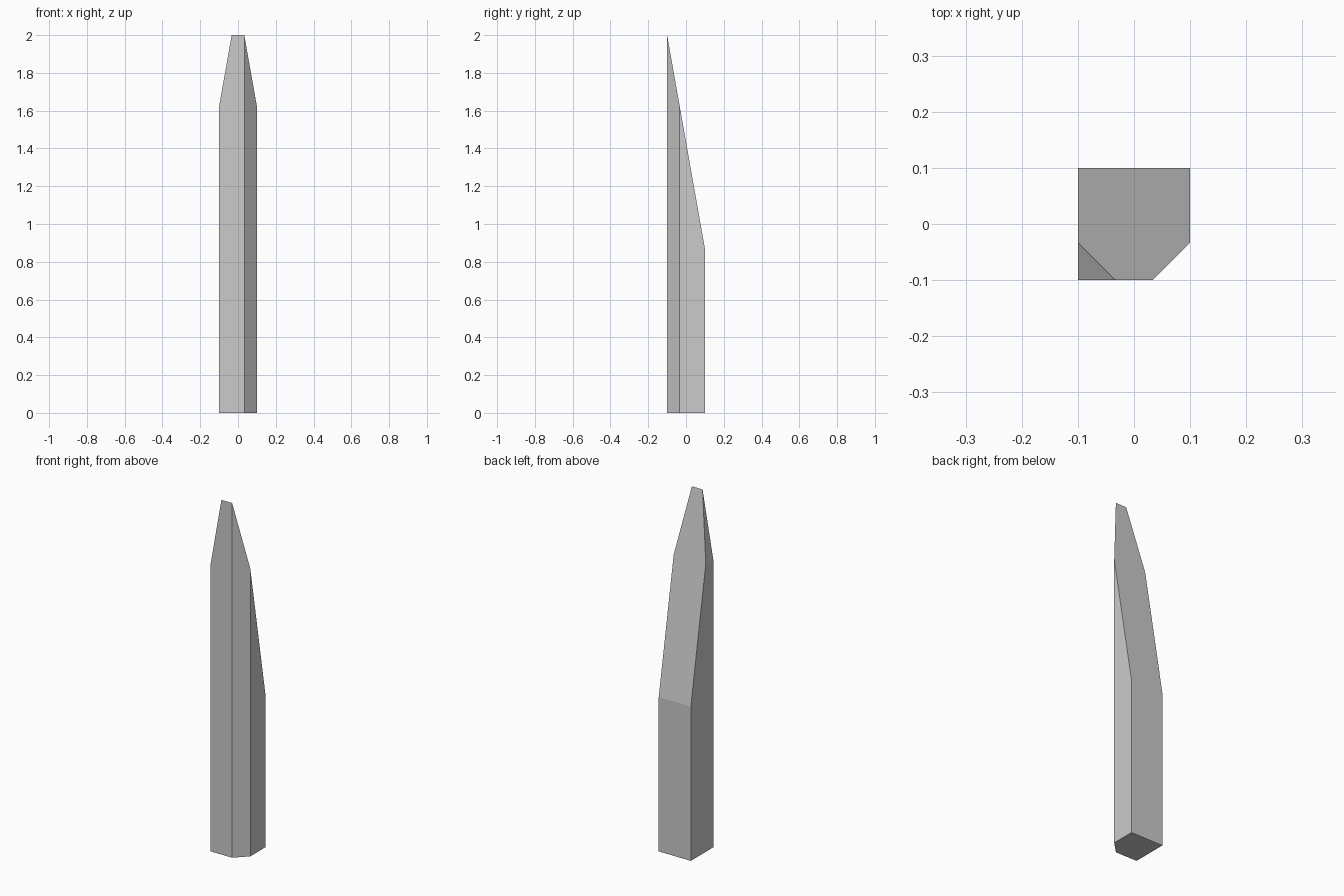
import bpy, bmesh
from mathutils import Vector

if "Cube" in bpy.data.objects:
    bpy.data.objects.remove(bpy.data.objects["Cube"])

H = 0.1          # half width
C = H / 3        # where the corner cuts begin
TOP, BACK = 2.0, 0.87
CUT = TOP - (TOP - BACK) / 3   # height where the tip starts narrowing

bm = bmesh.new()

# Square post with one front corner cut off
outline = [(-H, -H), (C, -H), (H, -C), (H, H), (-H, H)]
base = bm.faces.new([bm.verts.new((x, y, 0)) for x, y in outline])
ext = bmesh.ops.extrude_face_region(bm, geom=[base])
bmesh.ops.translate(bm, vec=(0, 0, TOP + 0.3),
                    verts=[v for v in ext["geom"] if isinstance(v, bmesh.types.BMVert)])


def slice_off(point, normal):
    """Remove everything on the normal side and cap the opening."""
    bmesh.ops.bisect_plane(bm, geom=bm.verts[:] + bm.edges[:] + bm.faces[:], dist=1e-5,
                           plane_co=point, plane_no=Vector(normal).normalized(),
                           clear_outer=True)
    bmesh.ops.holes_fill(bm, edges=[e for e in bm.edges if e.is_boundary], sides=0)


# Long slope rising towards the front, then the small slope on the left of the tip
slice_off((0, -H, TOP), (0, TOP - BACK, 2 * H))
slice_off((-H, -H, CUT), (-(TOP - CUT), 0, H - C))

bmesh.ops.remove_doubles(bm, verts=bm.verts[:], dist=1e-4)
bmesh.ops.recalc_face_normals(bm, faces=bm.faces[:])
mesh = bpy.data.meshes.new("pointed_stake")
bm.to_mesh(mesh)
bm.free()
bpy.context.collection.objects.link(bpy.data.objects.new("pointed_stake", mesh))
